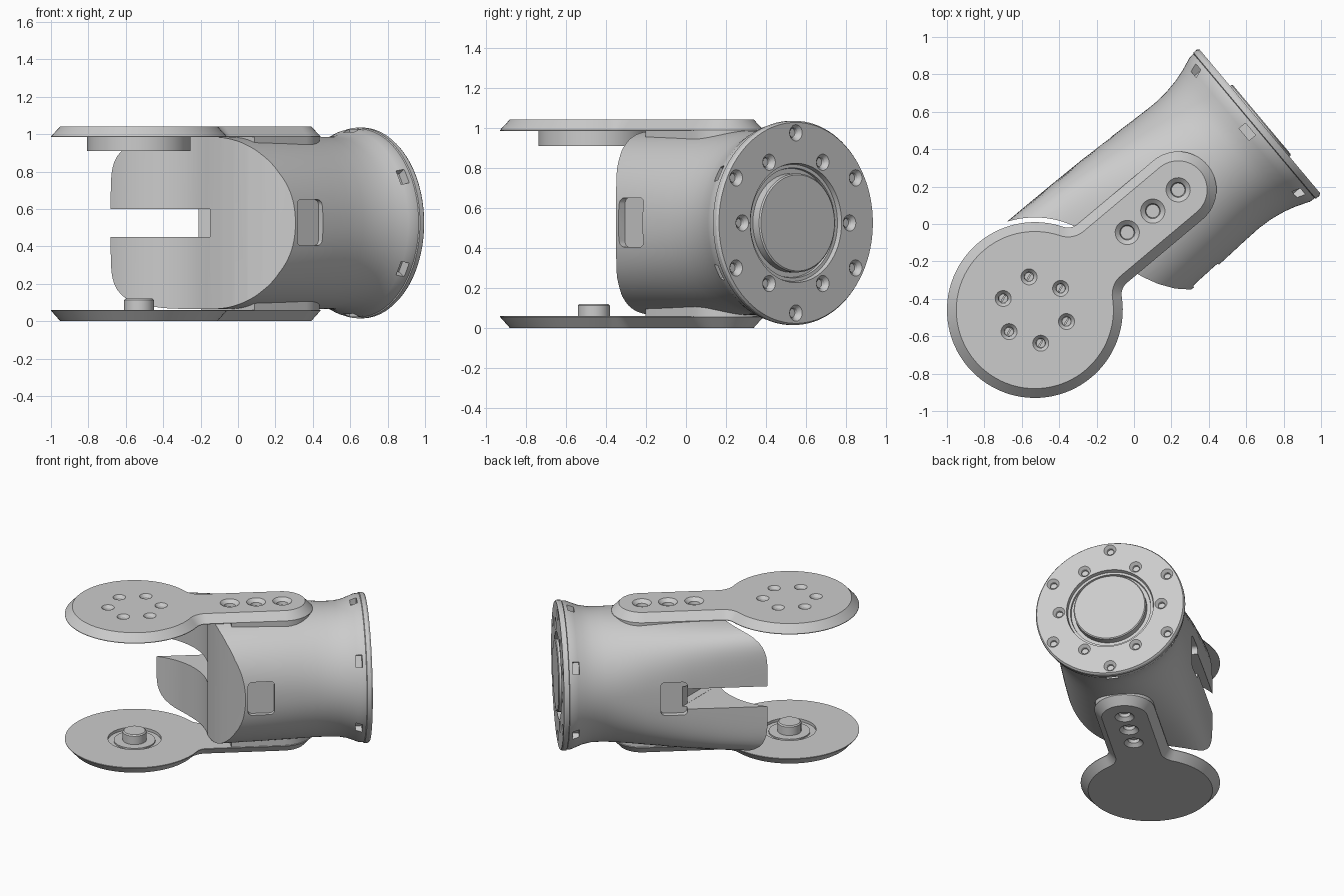
import bpy, bmesh, math
from mathutils import Matrix, Vector

if "Cube" in bpy.data.objects:
    bpy.data.objects.remove(bpy.data.objects["Cube"])

PLACE = Matrix.Translation((-0.53, -0.46, 0)) @ Matrix.Rotation(math.radians(40), 4, 'Z')
ZC = 0.525          # height of the tube axis
parts = []


def loft(name, rings, keep=True):
    """Closed skin through rings with equal point counts."""
    bm = bmesh.new()
    loops = [[bm.verts.new(p) for p in r] for r in rings]
    n = len(loops[0])
    for a, b in zip(loops, loops[1:]):
        for i in range(n):
            bm.faces.new((a[i], a[(i + 1) % n], b[(i + 1) % n], b[i]))
    bm.faces.new(loops[0])
    bm.faces.new(loops[-1])
    bmesh.ops.recalc_face_normals(bm, faces=bm.faces)
    me = bpy.data.meshes.new(name)
    bm.to_mesh(me)
    bm.free()
    ob = bpy.data.objects.new(name, me)
    bpy.context.collection.objects.link(ob)
    if keep:
        parts.append(ob)
    return ob


def arc(cx, cy, r, a0, a1, n):
    return [(cx + r * math.cos(math.radians(a0 + (a1 - a0) * i / n)),
             cy + r * math.sin(math.radians(a0 + (a1 - a0) * i / n))) for i in range(n + 1)]


def lathe(name, profile, center, axis='Z', n=64, keep=True):
    """Profile is (radius, offset along axis)."""
    rings = []
    for r, h in profile:
        circ = arc(0, 0, r, 0, 360, n)[:-1]
        rings.append([Vector(center) + (Vector((a, b, h)) if axis == 'Z' else Vector((h, a, b)))
                      for a, b in circ])
    return loft(name, rings, keep)


def prism(name, outline, z0, z1, keep=True):
    return loft(name, [[(x, y, z) for x, y in outline] for z in (z0, z1)], keep)


def box(name, lo, hi, keep=False):
    return prism(name, [(lo[0], lo[1]), (hi[0], lo[1]), (hi[0], hi[1]), (lo[0], hi[1])], lo[2], hi[2], keep)


def cut(ob, cutters):
    for c in cutters:
        m = ob.modifiers.new('cut', 'BOOLEAN')
        m.operation, m.solver, m.object = 'DIFFERENCE', 'EXACT', c
    bpy.context.view_layer.update()
    me = bpy.data.meshes.new_from_object(ob.evaluated_get(bpy.context.evaluated_depsgraph_get()))
    ob.modifiers.clear()
    ob.data = me
    for c in cutters:
        bpy.data.objects.remove(c)


def screw_hole(center, r, depth, axis, s):
    """Countersunk hole cutter, opening toward +s along the axis."""
    prof = [(r * 1.1, 0.02 * s), (r, 0), (r * 0.62, -0.5 * depth * s), (r * 0.55, -depth * s)]
    return lathe('hole', prof, center, axis, 24, False)


# Tube body: boxy on the forked end, round at the flange
def section(x, r):
    t = min(1, max(0, (x - 0.3) / 1.0))
    pts = []
    for i in range(120):
        a = 2 * math.pi * i / 120
        c, s = math.cos(a), math.sin(a)
        n = (6.5 * (1 - t) ** 2 + 3.5 * t * (1 - t) if c > 0 else 2.5 * (1 - t)) + 2.0 * t
        h = max(r, 0.46)
        k = (abs(c / r) ** n + abs(s / h) ** n) ** (-1 / n)
        pts.append((x, k * c, ZC + k * s))
    return pts


SIDE = [(0.1, .458), (0.3, .458), (0.5, .457), (0.7, .454), (0.85, .45), (1.0, .443), (1.1, .438),
        (1.2, .435), (1.28, .44), (1.36, .454), (1.42, .471), (1.47, .49), (1.5, .502), (1.53, .504)]
body = loft('tube_body', [section(x, r) for x, r in SIDE])

# Clearance for the rotating joint: a circle flaring out to one side
flare = [(.51, -.08), (.53, -.165), (.557, -.239), (.595, -.317), (.648, -.394), (.706, -.449), (.9, -.6)]
sweep = arc(0, 0, 0.495, 0, 180, 64) + [(-.495, -.6)] + flare[::-1]
cut(body, [prism('clearance', sweep, -0.2, 1.3, False)])

# Slot through the fork, with a deeper niche on the inside
cutters = [box('slot', (-1.5, -0.3, 0.45), (-0.21, 1.2, 0.60)),
           box('niche', (-0.5, -0.3, 0.451), (-0.15, 0.28, 0.599))]
for c in cutters:
    c.data.transform(PLACE.inverted())

# Rounded side pockets
for y0, y1 in ((0.41, 0.6), (-0.6, -0.41)):
    o = (arc(.88, .62, .03, 0, 90, 6) + arc(.76, .62, .03, 90, 180, 6)
         + arc(.76, .435, .03, 180, 270, 6) + arc(.88, .435, .03, 270, 360, 6))
    cutters.append(loft('pocket', [[(x, y, z) for x, z in o] for y in (y0, y1)], False))

# Small nut windows round the flare
for k in range(6):
    w = box('window', (1.46, -0.042, 0.45), (1.505, 0.042, 0.6))
    w.data.transform(Matrix.Translation((0, 0, ZC)) @ Matrix.Rotation(math.radians(60 * k), 4, 'X'))
    cutters.append(w)
cut(body, cutters)

# Flange with central raised disc in a groove
flange = lathe('end_flange', [(.49, 1.52), (.50, 1.53), (.51, 1.534), (.51, 1.558), (.502, 1.57),
                              (.298, 1.57), (.292, 1.545), (.275, 1.545), (.27, 1.52), (.247, 1.52),
                              (.247, 1.578), (.240, 1.584)], (0, 0, ZC), 'X', 96)
holes = []
for k in range(12):
    a, r = math.radians(30 * k), (0.45 if k % 2 else 0.35)
    holes.append(screw_hole((1.57, r * math.cos(a), ZC + r * math.sin(a)), 0.041, 0.035, 'X', 1))
cut(flange, holes)


# Joint plates: disc blended into a round-ended arm, chamfered outward
def plate_outline(d):
    cx, cy = 0.4704, 0.285
    a = math.degrees(math.atan2(cy, cx))
    return (arc(0, 0, .42 + d, a, 360 - a, 72) + arc(cx, -cy, .13 - d, 180 - a, 90, 10)
            + arc(1.0, 0, .155 + d, -90, 90, 32) + arc(cx, cy, .13 - d, 270, 180 + a, 10))


def plate(name, z_in, z_out, s):
    zs = [(0.05, z_in), (0.05, z_in + 0.004 * s), (0.0, z_out)]
    ob = loft(name, [[(x, y, z) for x, y in plate_outline(d)] for d, z in zs])
    # filler pad between arm and curved body
    pad = [(0.64, -0.2)] + arc(1.0, 0, 0.2, -90, 90, 24) + [(0.6, 0.2)]
    prism(name + '_pad', pad, z_in - 0.08 * s, z_in + 0.002 * s)
    return ob, [screw_hole((x, 0, z_out), 0.065, 0.045, 'Z', s) for x in (0.645, 0.823, 1.0)]


TOP = 1.042
top, holes = plate('top_plate', 0.984, TOP, 1)
for k in range(6):
    a = math.radians(60 * k)
    p = (0.18 * math.cos(a), 0.18 * math.sin(a), TOP)
    holes.append(screw_hole(p, 0.043, 0.04, 'Z', 1))
cut(top, holes)
for k in range(6):
    a = math.radians(60 * k)
    bar = box('screw_bar', (-0.02, -0.005, 1.0), (0.02, 0.005, 1.015), True)
    bar.data.transform(Matrix.Translation((0.18 * math.cos(a), 0.18 * math.sin(a), 0))
                       @ Matrix.Rotation(math.radians(20), 4, 'Z'))
lathe('top_hub', [(.277, .91), (.277, .986)], (0, 0, 0))

bottom, holes = plate('bottom_plate', 0.06, 0.0, -1)
holes.append(lathe('recess', [(.18, .04), (.18, .09)], (0, 0, 0), keep=False))
cut(bottom, holes)
lathe('pivot_pin', [(.14, .03), (.14, .05), (.08, .05), (.08, .112), (.072, .12)], (0, 0, 0), n=48)

# Place everything and smooth
bpy.ops.object.select_all(action='DESELECT')
for ob in parts:
    ob.data.transform(PLACE)
    ob.select_set(True)
bpy.context.view_layer.objects.active = body
bpy.ops.object.shade_smooth_by_angle(angle=math.radians(28))
